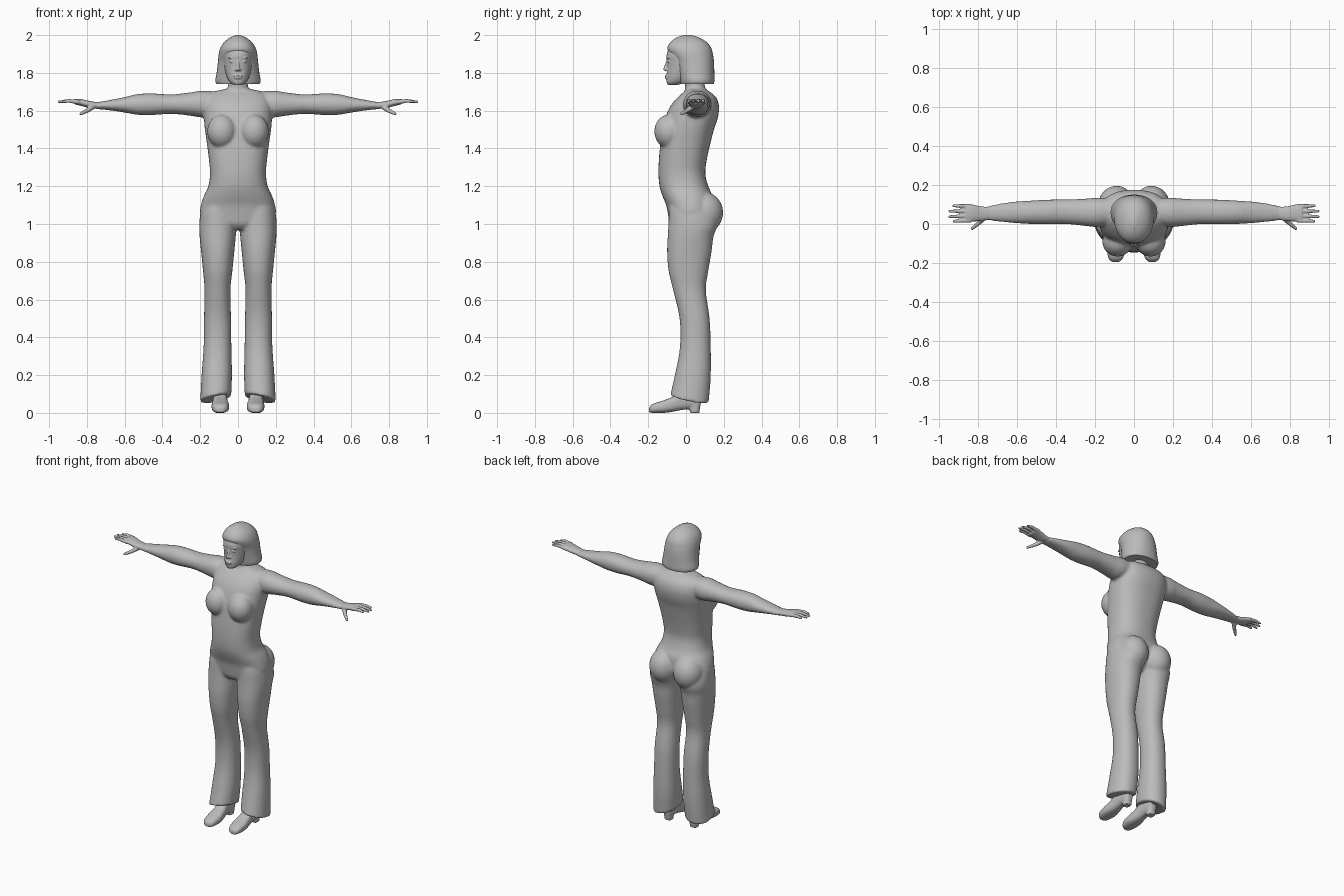
import bpy, bmesh, math
from mathutils import Vector, Matrix

grey = bpy.data.materials.new("plain grey")
grey.diffuse_color = (0.5, 0.5, 0.5, 1)
AXES = {"x": (0, 1, 2), "y": (1, 0, 2), "z": (2, 0, 1)}


def spline(rows, steps=4):
    """Smoothly interpolate the section rows."""
    out = []
    for i in range(len(rows) - 1):
        p = [rows[max(i - 1, 0)], rows[i], rows[i + 1], rows[min(i + 2, len(rows) - 1)]]
        for k in range(steps):
            t = k / steps
            out.append([0.5 * (2 * b + (c - a) * t + (2 * a - 5 * b + 4 * c - d) * t * t
                               + (3 * b - a - 3 * c + d) * t ** 3) for a, b, c, d in zip(*p)])
    return out + [list(rows[-1])]


def skin(bm, rings):
    """Bridge rings of points into a closed solid."""
    vs = [[bm.verts.new(p) for p in r] for r in rings]
    n = len(vs[0])
    for a, b in zip(vs, vs[1:]):
        for j in range(n):
            k = (j + 1) % n
            bm.faces.new((a[j], a[k], b[k], b[j]))
    bm.faces.new(vs[0][::-1])
    bm.faces.new(vs[-1])


def loft(bm, rows, axis="z", power=2.2, side=1, n=32, warp=None):
    """Rows give position along the axis, then low/high bounds across it."""
    rings = []
    for t, a0, a1, b0, b1 in spline(rows):
        ring = []
        for j in range(n):
            ang = 2 * math.pi * j / n
            c, s = math.cos(ang), math.sin(ang)
            p = Vector((0, 0, 0))
            i, u, v = AXES[axis]
            p[i] = t
            p[u] = (a0 + a1) / 2 + (a1 - a0) / 2 * math.copysign(abs(c) ** (2 / power), c)
            p[v] = (b0 + b1) / 2 + (b1 - b0) / 2 * math.copysign(abs(s) ** (2 / power), s)
            if warp:
                p = warp(p)
            p.x *= side
            ring.append(p)
        rings.append(ring)
    skin(bm, rings)


def sym(rows):
    """Rows with a half width instead of two x bounds."""
    return [(z, -w, w, f, b) for z, w, f, b in rows]


def ball(bm, c, r, side=1):
    m = Matrix.Translation((c[0] * side, c[1], c[2])) @ Matrix.Diagonal((*r, 1))
    bmesh.ops.create_uvsphere(bm, u_segments=24, v_segments=14, radius=1, matrix=m)


def tube(bm, pts, radii, side=1, n=12):
    """Tapered limb through points with a round tip."""
    pts = [Vector((x * side, y, z)) for x, y, z in pts]
    rings = []
    for i, (p, r) in enumerate(zip(pts, radii)):
        d = pts[min(i + 1, len(pts) - 1)] - pts[max(i - 1, 0)]
        q = d.to_track_quat("Z", "Y")
        rings.append([p + q @ Vector((r * math.cos(2 * math.pi * j / n),
                                      r * math.sin(2 * math.pi * j / n), 0)) for j in range(n)])
    skin(bm, rings)
    ball(bm, (pts[-1].x, pts[-1].y, pts[-1].z), (radii[-1],) * 3)


def finish(bm, name, voxel=None, smooth=0):
    bmesh.ops.recalc_face_normals(bm, faces=bm.faces[:])
    for f in bm.faces:
        f.smooth = True
    me = bpy.data.meshes.new(name)
    bm.to_mesh(me)
    bm.free()
    me.materials.append(grey)
    ob = bpy.data.objects.new(name, me)
    bpy.context.collection.objects.link(ob)
    if voxel:
        m = ob.modifiers.new("fuse", "REMESH")
        m.mode = "VOXEL"
        m.voxel_size = voxel
        m.use_smooth_shade = True
    if smooth:
        m = ob.modifiers.new("soften", "SMOOTH")
        m.factor = 0.5
        m.iterations = smooth
    return ob


# Body: torso, neck, bust, seat, arms and flared trouser legs fused together
bm = bmesh.new()
loft(bm, sym([(0.97, 0.06, -0.06, 0.08), (1.0, 0.15, -0.085, 0.11), (1.05, 0.198, -0.095, 0.14),
              (1.1, 0.196, -0.105, 0.145), (1.15, 0.18, -0.125, 0.14), (1.2, 0.157, -0.14, 0.118),
              (1.27, 0.148, -0.146, 0.102), (1.35, 0.155, -0.143, 0.112), (1.43, 0.165, -0.135, 0.13),
              (1.5, 0.175, -0.125, 0.148), (1.56, 0.18, -0.11, 0.168), (1.62, 0.18, -0.085, 0.175),
              (1.67, 0.165, -0.045, 0.16), (1.70, 0.13, -0.01, 0.125), (1.715, 0.06, 0.0, 0.1)]),
     power=2.4, n=48)
loft(bm, sym([(1.64, 0.08, -0.02, 0.13), (1.69, 0.065, -0.01, 0.115),
              (1.73, 0.053, -0.005, 0.1), (1.79, 0.05, -0.01, 0.1)]), power=2)


def hem(p):
    """Slant the trouser hem down toward the back and the outside."""
    w = max(0, (0.25 - p.z) / 0.175)
    p.z -= w * ((p.y - 0.02) * 0.2 + (p.x - 0.118) * 0.2)
    return p


LEG = [(1.16, 0.03, 0.15, -0.08, 0.1), (1.08, 0.01, 0.193, -0.09, 0.14), (1.0, 0.008, 0.205, -0.093, 0.165),
       (0.93, 0.012, 0.203, -0.097, 0.145), (0.85, 0.02, 0.195, -0.1, 0.135),
       (0.75, 0.03, 0.185, -0.092, 0.118), (0.65, 0.04, 0.177, -0.068, 0.105),
       (0.5, 0.037, 0.18, -0.034, 0.125), (0.35, 0.035, 0.182, -0.032, 0.131),
       (0.2, 0.032, 0.193, -0.058, 0.131), (0.075, 0.036, 0.2, -0.083, 0.12)]
ARM = [(0.1, 0.0, 0.13, 1.58, 1.70), (0.19, -0.015, 0.135, 1.565, 1.706), (0.25, -0.01, 0.13, 1.573, 1.697),
       (0.35, 0.0, 0.126, 1.583, 1.686), (0.45, -0.002, 0.125, 1.577, 1.691), (0.53, 0.0, 0.12, 1.578, 1.688),
       (0.6, 0.004, 0.116, 1.59, 1.672), (0.68, 0.011, 0.106, 1.602, 1.656), (0.76, 0.02, 0.09, 1.61, 1.642)]
for s in (1, -1):
    loft(bm, LEG, power=2.2, side=s, warp=hem)
    loft(bm, ARM, axis="x", power=2.1, side=s)
    ball(bm, (0.085, -0.09, 1.49), (0.078, 0.078, 0.09), s)
    ball(bm, (0.09, 0.095, 1.06), (0.095, 0.102, 0.11), s)
finish(bm, "body", 0.008, 5)

# Head with nose, eyes and lips
bm = bmesh.new()
loft(bm, sym([(1.735, 0.02, -0.095, -0.05), (1.75, 0.042, -0.103, 0.0), (1.78, 0.06, -0.104, 0.06),
              (1.82, 0.072, -0.1, 0.1), (1.86, 0.078, -0.101, 0.12), (1.9, 0.08, -0.102, 0.125),
              (1.95, 0.068, -0.078, 0.1), (1.98, 0.035, -0.04, 0.06)]), power=2.2)
tube(bm, [(0, -0.098, 1.865), (0, -0.105, 1.84), (0, -0.11, 1.82)], [0.006, 0.008, 0.01])
ball(bm, (0, -0.104, 1.783), (0.024, 0.009, 0.005))
ball(bm, (0, -0.104, 1.773), (0.02, 0.009, 0.005))
for s in (1, -1):
    ball(bm, (0.011, -0.102, 1.817), (0.008, 0.01, 0.007), s)
    ball(bm, (0.031, -0.091, 1.86), (0.015, 0.008, 0.006), s)
    ball(bm, (0.033, -0.092, 1.879), (0.02, 0.007, 0.004), s)
finish(bm, "head", 0.004, 2)

# Bobbed hair
bm = bmesh.new()
loft(bm, sym([(1.742, 0.114, -0.03, 0.147), (1.76, 0.12, -0.035, 0.151), (1.8, 0.113, -0.046, 0.15),
              (1.86, 0.106, -0.062, 0.148), (1.9, 0.102, -0.086, 0.142), (1.93, 0.094, -0.098, 0.134),
              (1.96, 0.076, -0.085, 0.113), (1.985, 0.046, -0.054, 0.075), (2.0, 0.012, -0.015, 0.03)]),
     power=2.15, n=40)
hair = finish(bm, "hair")
bpy.context.view_layer.objects.active = hair
hair.select_set(True)
bpy.ops.object.shade_smooth_by_angle(angle=math.radians(45))

# Hands and shoes
PALM = [(0.73, 0.024, 0.088, 1.612, 1.643), (0.78, 0.016, 0.09, 1.613, 1.65),
        (0.83, 0.012, 0.1, 1.625, 1.661), (0.865, 0.008, 0.102, 1.634, 1.662)]
FINGERS = [(0.925, 0.014, 0.012), (0.948, 0.038, 0.038), (0.947, 0.066, 0.064), (0.928, 0.094, 0.091)]
SHOE = [(-0.195, 0.078, 0.112, 0.002, 0.028), (-0.175, 0.056, 0.132, 0.0, 0.048),
        (-0.12, 0.046, 0.14, 0.0, 0.066), (-0.07, 0.052, 0.136, 0.006, 0.086),
        (-0.02, 0.06, 0.13, 0.016, 0.12), (0.04, 0.063, 0.127, 0.022, 0.13), (0.075, 0.07, 0.12, 0.03, 0.12)]
HEEL = [(0.0, 0.07, 0.12, 0.022, 0.07), (0.06, 0.065, 0.125, 0.01, 0.08)]
for s, side in ((1, "left"), (-1, "right")):
    bm = bmesh.new()
    loft(bm, PALM, axis="x", side=s, n=24)
    for x, tip_y, root_y in FINGERS:
        y0 = 0.018 + (root_y - 0.012) * 0.92
        tube(bm, [(0.84, y0, 1.645), (0.895, (y0 + tip_y) / 2, 1.652), (x, tip_y, 1.647)],
             [0.012, 0.01, 0.007], s)
    tube(bm, [(0.765, 0.04, 1.625), (0.795, 0.008, 1.602), (0.832, -0.024, 1.583)],
         [0.016, 0.012, 0.008], s)
    finish(bm, side + "_hand", 0.004, 2)
    bm = bmesh.new()
    loft(bm, SHOE, axis="y", power=2.6, side=s)
    loft(bm, HEEL, power=2.6, side=s)
    finish(bm, side + "_shoe", 0.005, 2)
